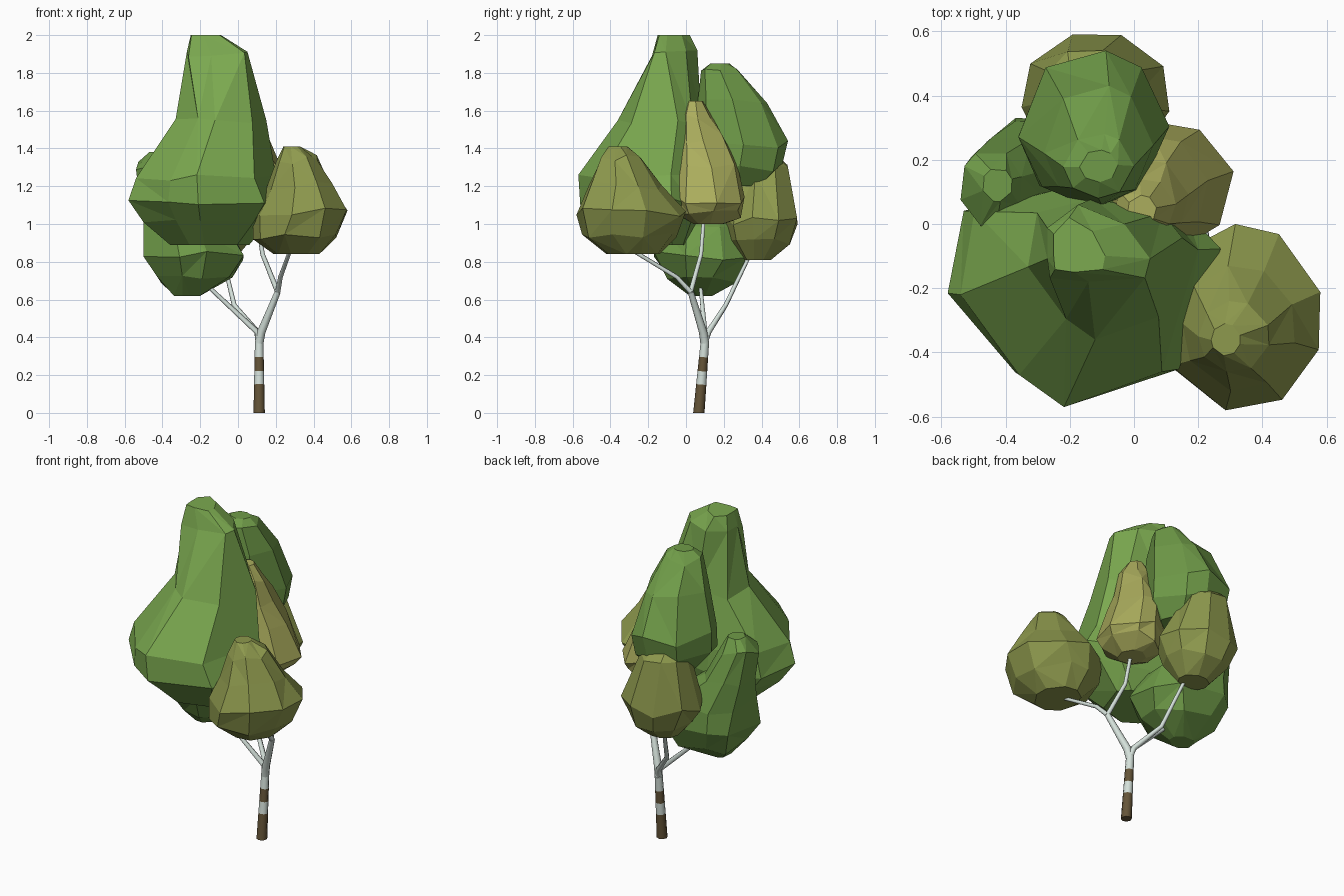
import bpy, bmesh, math, random
from mathutils import Vector

if "Cube" in bpy.data.objects:
    bpy.data.objects.remove(bpy.data.objects["Cube"])


def material(name, rgb):
    m = bpy.data.materials.new(name)
    m.diffuse_color = (*rgb, 1)
    m.use_nodes = True
    m.node_tree.nodes["Principled BSDF"].inputs["Base Color"].default_value = m.diffuse_color
    return m


GREEN = material("leaf_green", (0.20, 0.40, 0.08))
DEEP = material("leaf_deep_green", (0.16, 0.33, 0.065))
OLIVE = material("leaf_olive", (0.27, 0.32, 0.075))
GOLD = material("leaf_gold", (0.41, 0.42, 0.11))
BARK = material("bark_white", (0.66, 0.75, 0.70))
BROWN = material("bark_brown", (0.13, 0.09, 0.04))


def finish(name, bm, mat):
    bmesh.ops.recalc_face_normals(bm, faces=bm.faces)
    me = bpy.data.meshes.new(name)
    bm.to_mesh(me)
    bm.free()
    me.materials.append(mat)
    ob = bpy.data.objects.new(name, me)
    bpy.context.collection.objects.link(ob)
    return ob


def skin(bm, rings, smooth=False):
    """Bridge rings of vertices and cap both ends."""
    n = len(rings[0])
    for a, b in zip(rings, rings[1:]):
        for i in range(n):
            j = (i + 1) % n
            bm.faces.new((a[i], a[j], b[j], b[i])).smooth = smooth
    bm.faces.new(rings[0])
    bm.faces.new(rings[-1])


def clump(name, mat, seed, levels, n=8, outline=None, top_outline=None):
    """Faceted foliage; each level is (z, x0, x1, y0, y1), filled by a jittered outline."""
    random.seed(seed)
    bm = bmesh.new()
    phase = random.random()
    base = [random.uniform(-0.2, 0.2) for _ in range(n)]
    rings = []
    for k, (z, x0, x1, y0, y1) in enumerate(levels):
        if outline:
            px, py = zip(*(top_outline if k < 2 else outline))
        else:
            ang = [(i + phase + base[i] + random.uniform(-0.1, 0.1)) * math.tau / n for i in range(n)]
            px, py = [math.cos(a) for a in ang], [math.sin(a) for a in ang]
        fx = lambda v: x0 + (v - min(px)) / (max(px) - min(px)) * (x1 - x0)
        fy = lambda v: y0 + (v - min(py)) / (max(py) - min(py)) * (y1 - y0)
        jig = 0 if k in (0, len(levels) - 1) else 0.025
        rings.append([bm.verts.new((fx(u), fy(v), z + random.uniform(-jig, jig)))
                      for u, v in zip(px, py)])
    skin(bm, rings)
    # split bent quads into flat facets
    bmesh.ops.connect_verts_nonplanar(bm, angle_limit=math.radians(6), faces=bm.faces)
    return finish(name, bm, mat)


def limb(name, mat, pts, radii, n=8):
    """Tapered tube along a path."""
    bm = bmesh.new()
    pts = [Vector(p) for p in pts]
    rings = []
    for i, (p, r) in enumerate(zip(pts, radii)):
        d = (pts[min(i + 1, len(pts) - 1)] - pts[max(i - 1, 0)]).normalized()
        if p.z == 0:
            d = Vector((0, 0, 1))
        u = d.cross(Vector((0, 1, 0))).normalized()
        v = d.cross(u)
        rings.append([bm.verts.new(p + r * (u * math.cos(t) + v * math.sin(t)))
                      for t in (math.tau * k / n for k in range(n))])
    skin(bm, rings, True)
    return finish(name, bm, mat)


# Banded trunk
bands = [(0, 0.15, BROWN), (0.15, 0.22, BARK), (0.22, 0.295, BROWN), (0.295, 0.38, BARK)]
for i, (z0, z1, mat) in enumerate(bands):
    limb(f"trunk_band_{i + 1}", mat,
         [(0.112, 0.068 + 0.085 * z, z) for z in (z0, z1)],
         [0.03 - 0.02 * z for z in (z0, z1)])

# Branches
fork, knee = (0.112, 0.10, 0.38), (0.21, 0.025, 0.64)
limb("main_branch", BARK, [(0.112, 0.099, 0.37), (0.124, 0.09, 0.43), knee], [0.023, 0.022, 0.016])
limb("gold_clump_branch", BARK, [knee, (0.13, 0.08, 0.84), (0.10, 0.095, 1.04)], [0.014, 0.012, 0.011], 6)
limb("right_clump_branch", BARK, [knee, (0.225, -0.05, 0.72), (0.28, -0.30, 0.87)], [0.014, 0.012, 0.010], 6)
limb("back_clump_branch", BARK, [fork, (0.10, 0.12, 0.43), (-0.02, 0.21, 0.57), (-0.09, 0.35, 0.86)],
     [0.02, 0.016, 0.013, 0.010], 6)
limb("left_clump_branch", BARK, [fork, (0.10, 0.10, 0.43), (-0.18, 0.075, 0.69)], [0.02, 0.015, 0.010], 6)

# Foliage clumps
front_outline = [(-0.53, 0.04), (-0.58, -0.22), (-0.37, -0.47), (-0.21, -0.57),
                 (0.14, -0.46), (0.27, -0.08), (0.16, 0.04), (-0.22, 0.11)]
front_top = [(-1, 0.4), (-1, -0.4), (-0.95, -0.9), (-0.2, -1),
             (0.9, -0.9), (1, -0.4), (0.5, 0.5), (-0.4, 1)]
clump("tall_front_foliage", GREEN, 4, [
    (2.00, -0.25, -0.09, -0.15, 0.02), (1.90, -0.27, 0.05, -0.18, 0.06),
    (1.55, -0.33, 0.15, -0.36, 0.08), (1.24, -0.54, 0.20, -0.57, 0.11),
    (1.12, -0.58, 0.27, -0.56, 0.11), (1.02, -0.50, 0.19, -0.46, 0.08),
    (0.89, -0.36, 0.06, -0.32, 0.02)], 8, front_outline, front_top)
clump("right_foliage", OLIVE, 11, [
    (1.41, 0.24, 0.33, -0.41, -0.31), (1.34, 0.20, 0.42, -0.46, -0.24),
    (1.20, 0.15, 0.50, -0.52, -0.13), (1.06, 0.08, 0.58, -0.58, 0.00),
    (0.94, 0.08, 0.52, -0.55, -0.05), (0.84, 0.19, 0.43, -0.42, -0.14)], 9)
clump("middle_foliage", GOLD, 7, [
    (1.65, -0.02, 0.07, 0.00, 0.09), (1.58, -0.06, 0.13, -0.03, 0.14),
    (1.45, -0.07, 0.17, -0.04, 0.20), (1.30, -0.07, 0.23, -0.05, 0.27),
    (1.13, -0.06, 0.31, -0.06, 0.31), (1.05, -0.03, 0.28, -0.04, 0.29),
    (1.00, 0.04, 0.19, 0.04, 0.20)])
clump("upper_back_foliage", DEEP, 2, [
    (1.85, -0.17, -0.05, 0.13, 0.23), (1.80, -0.22, 0.00, 0.08, 0.28),
    (1.64, -0.28, 0.06, 0.06, 0.43), (1.42, -0.36, 0.11, 0.05, 0.54),
    (1.30, -0.36, 0.10, 0.05, 0.51), (1.20, -0.26, 0.03, 0.14, 0.42)])
clump("lower_back_foliage", OLIVE, 5, [
    (1.38, -0.24, -0.10, 0.32, 0.46), (1.29, -0.28, -0.02, 0.26, 0.54),
    (1.02, -0.35, 0.11, 0.20, 0.59), (0.90, -0.29, 0.07, 0.22, 0.55),
    (0.81, -0.20, -0.02, 0.30, 0.45)], 9)
clump("left_foliage", DEEP, 9, [
    (1.38, -0.47, -0.38, 0.07, 0.17), (1.31, -0.54, -0.35, -0.01, 0.22),
    (1.15, -0.52, -0.25, -0.02, 0.27), (0.98, -0.50, -0.05, -0.11, 0.32),
    (0.83, -0.50, 0.03, -0.17, 0.33), (0.71, -0.43, -0.03, -0.10, 0.27),
    (0.62, -0.34, -0.20, 0.02, 0.14)])
